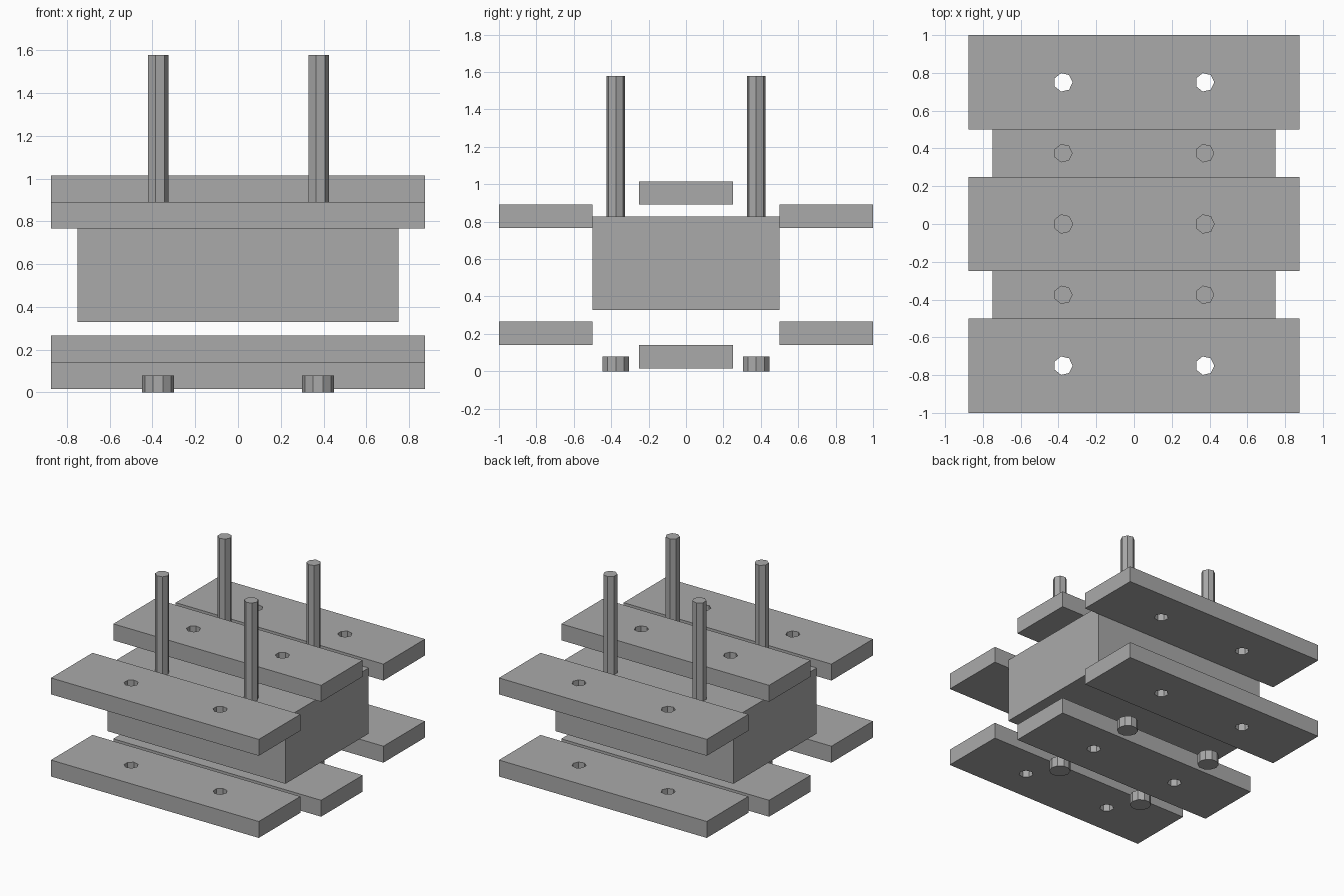
import bpy, bmesh, math

cube = bpy.data.objects.get("Cube")
if cube:
    bpy.data.objects.remove(cube, do_unlink=True)

grey = bpy.data.materials.new("plain grey")
grey.use_nodes = True
tone = (0.4, 0.4, 0.4, 1)
grey.diffuse_color = tone
grey.node_tree.nodes["Principled BSDF"].inputs["Base Color"].default_value = tone

SPACING = 0.375
ROD_SIDES = 7
ROD_RADIUS = 0.05


def finish(name, bm):
    mesh = bpy.data.meshes.new(name)
    bm.to_mesh(mesh)
    bm.free()
    mesh.materials.append(grey)
    obj = bpy.data.objects.new(name, mesh)
    bpy.context.collection.objects.link(obj)
    return obj


def box(name, size, centre):
    bm = bmesh.new()
    bmesh.ops.create_cube(bm, size=1)
    bmesh.ops.scale(bm, vec=size, verts=bm.verts)
    bmesh.ops.translate(bm, vec=centre, verts=bm.verts)
    return finish(name, bm)


def prism(name, sides, radius, x, y, low, high):
    """Upright prism with one corner pointing along +x."""
    bm = bmesh.new()
    ring = [bm.verts.new((x + radius * math.cos(math.tau * i / sides),
                          y + radius * math.sin(math.tau * i / sides), low))
            for i in range(sides)]
    base = bm.faces.new(ring)
    top = bmesh.ops.extrude_face_region(bm, geom=[base])["geom"]
    bmesh.ops.translate(bm, vec=(0, 0, high - low),
                        verts=[v for v in top if isinstance(v, bmesh.types.BMVert)])
    bmesh.ops.recalc_face_normals(bm, faces=bm.faces)
    return finish(name, bm)


def plank(name, y, z):
    """Long board with two bolt holes cut through it."""
    board = box(name, (1.75, 0.5, 0.125), (0, y, z))
    for side in (-1, 1):
        cutter = prism(name + "_hole_cutter", ROD_SIDES, ROD_RADIUS,
                       side * SPACING, y, z - 0.2, z + 0.2)
        cutter.hide_render = True
        cutter.hide_set(True)
        cut = board.modifiers.new("bolt hole", 'BOOLEAN')
        cut.operation = 'DIFFERENCE'
        cut.solver = 'EXACT'
        cut.object = cutter
    # Apply the cuts, then drop the cutters
    bpy.context.view_layer.update()
    graph = bpy.context.evaluated_depsgraph_get()
    result = bpy.data.meshes.new_from_object(board.evaluated_get(graph))
    cutters = [m.object for m in board.modifiers]
    board.modifiers.clear()
    board.data = result
    for cutter in cutters:
        bpy.data.objects.remove(cutter, do_unlink=True)


# Central block
box("central_block", (1.5, 1, 0.5), (0, 0, 0.578))

# Outer and middle boards, above and below the block
for level, outer_z, middle_z in (("upper", 0.828, 0.953), ("lower", 0.203, 0.078)):
    plank(level + "_front_board", -0.75, outer_z)
    plank(level + "_back_board", 0.75, outer_z)
    plank(level + "_middle_board", 0, middle_z)

# Rods standing on the block, with loose bolt heads beneath
for sx, side in ((1, "left"), (-1, "right")):
    for sy, end in ((-1, "front"), (1, "back")):
        x, y = sx * SPACING, sy * SPACING
        prism(f"{end}_{side}_rod", ROD_SIDES, ROD_RADIUS, x, y, 0.828, 1.578)
        prism(f"{end}_{side}_bolt_head", 10, 0.075, x, y, 0, 0.078)
